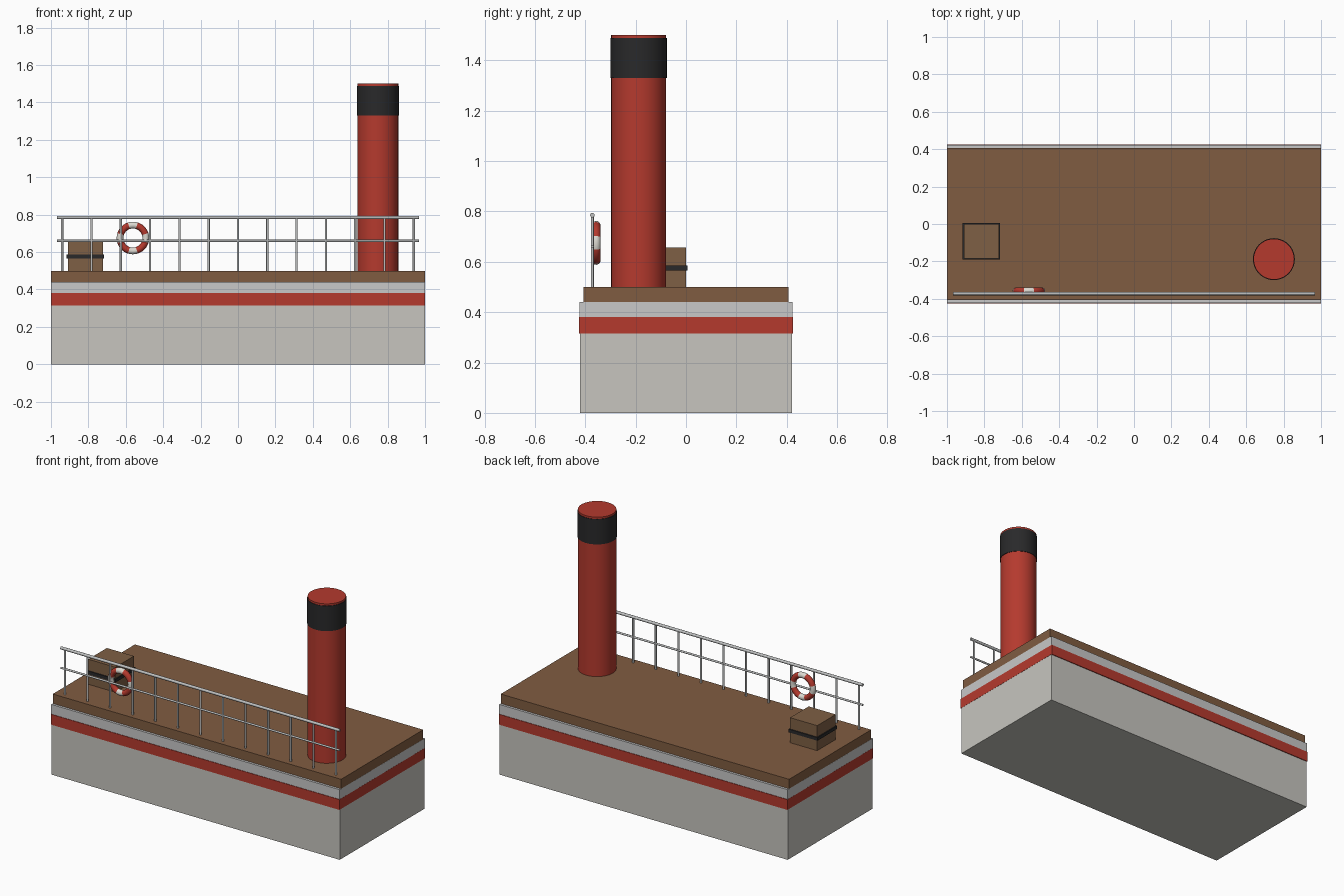
import bpy, math
from mathutils import Vector

if "Cube" in bpy.data.objects:
    bpy.data.objects.remove(bpy.data.objects["Cube"])


def material(name, r, g, b):
    m = bpy.data.materials.new(name)
    m.diffuse_color = (r, g, b, 1)
    m.use_nodes = True
    m.node_tree.nodes["Principled BSDF"].inputs["Base Color"].default_value = m.diffuse_color
    return m


HULL = material("hull_grey", 0.57, 0.56, 0.52)
TRIM = material("trim_grey", 0.58, 0.58, 0.58)
RED = material("red", 0.46, 0.042, 0.027)
DECK = material("deck_brown", 0.216, 0.107, 0.053)
CRATE = material("crate_brown", 0.21, 0.115, 0.058)
BLACK = material("black", 0.022, 0.022, 0.023)
METAL = material("rail_metal", 0.52, 0.53, 0.53)
WHITE = material("ring_white", 0.72, 0.70, 0.64)


def finish(name, mat, smooth=False):
    o = bpy.context.object
    o.name = name
    o.data.materials.append(mat)
    if smooth:
        bpy.ops.object.shade_smooth_by_angle(angle=math.radians(40))
    return o


def box(name, mat, x0, x1, y0, y1, z0, z1):
    bpy.ops.mesh.primitive_cube_add(size=1)
    o = finish(name, mat)
    for v in o.data.vertices:
        v.co = ((x0 + x1) / 2 + v.co.x * (x1 - x0),
                (y0 + y1) / 2 + v.co.y * (y1 - y0),
                (z0 + z1) / 2 + v.co.z * (z1 - z0))
    return o


def rod(name, mat, a, b, r, sides=12):
    a, b = Vector(a), Vector(b)
    d = b - a
    bpy.ops.mesh.primitive_cylinder_add(
        vertices=sides, radius=r, depth=d.length, location=(a + b) / 2,
        rotation=d.to_track_quat('Z', 'Y').to_euler())
    return finish(name, mat, True)


# Hull, painted bands and deck
box("hull", HULL, -1, 1, -0.42, 0.42, 0, 0.44)
box("upper_band", TRIM, -1.0005, 1.0005, -0.422, 0.422, 0.38, 0.4405)
box("red_stripe", RED, -1.001, 1.001, -0.425, 0.425, 0.315, 0.38)
box("deck", DECK, -1, 1, -0.407, 0.407, 0.44, 0.5)

# Funnel with black band
rod("funnel", RED, (0.748, -0.188, 0.5), (0.748, -0.188, 1.5), 0.109, 40)
rod("funnel_band", BLACK, (0.748, -0.188, 1.33), (0.748, -0.188, 1.488), 0.112, 40)

# Crate with strap
box("crate", CRATE, -0.91, -0.722, -0.184, 0.0, 0.5, 0.657)
box("crate_strap", BLACK, -0.916, -0.716, -0.19, 0.006, 0.566, 0.586)

# Railing along the front
RY = -0.372
rod("top_rail", METAL, (-0.967, RY, 0.785), (0.967, RY, 0.785), 0.009)
rod("middle_rail", METAL, (-0.967, RY, 0.66), (0.967, RY, 0.66), 0.006)
for i in range(13):
    x = -0.94 + i * 1.88 / 12
    rod(f"rail_post_{i + 1}", METAL, (x, RY, 0.5), (x, RY, 0.785), 0.006)

# Life ring hung on the railing, with four white patches
bpy.ops.mesh.primitive_torus_add(
    major_segments=40, minor_segments=14, major_radius=0.069, minor_radius=0.018,
    location=(-0.562, -0.357, 0.675), rotation=(math.pi / 2, 0, 0))
ring = finish("life_ring", RED, True)
ring.data.materials.append(WHITE)
for p in ring.data.polygons:
    a = math.degrees(math.atan2(p.center.y, p.center.x)) % 90
    p.material_index = 1 if min(a, 90 - a) < 18 else 0
